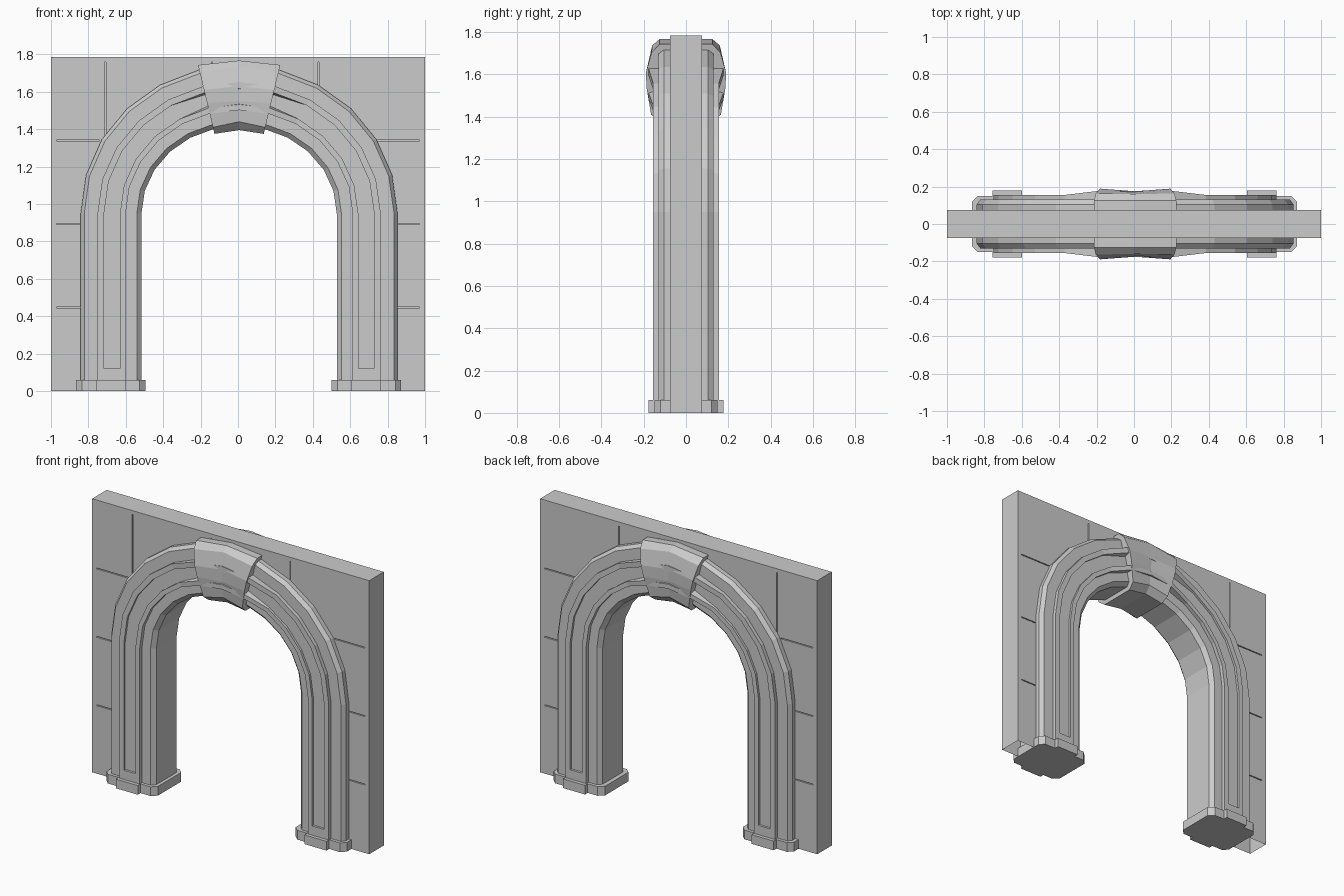
import bpy, bmesh, math

if "Cube" in bpy.data.objects:
    bpy.data.objects.remove(bpy.data.objects["Cube"])

stone = bpy.data.materials.new("grey_stone")
stone.use_nodes = True
stone.diffuse_color = (0.6, 0.6, 0.6, 1)
stone.node_tree.nodes["Principled BSDF"].inputs["Base Color"].default_value = (0.6, 0.6, 0.6, 1)

CX = 0.006           # arch axis
SPRING = 0.95        # height where the arch starts to curve
WALL_Y, WALL_TOP = 0.075, 1.785


def finish(bm, name):
    bmesh.ops.remove_doubles(bm, verts=bm.verts, dist=1e-5)
    bmesh.ops.recalc_face_normals(bm, faces=bm.faces)
    mesh = bpy.data.meshes.new(name)
    bm.to_mesh(mesh)
    bm.free()
    mesh.materials.append(stone)
    obj = bpy.data.objects.new(name, mesh)
    bpy.context.collection.objects.link(obj)
    return obj


def extrude_outline(bm, points, vector):
    face = bm.faces.new([bm.verts.new(p) for p in points])
    new = bmesh.ops.extrude_face_region(bm, geom=[face])["geom"]
    bmesh.ops.translate(bm, vec=vector, verts=[v for v in new if isinstance(v, bmesh.types.BMVert)])


def loft(bm, rings, cap=False):
    rows = [[bm.verts.new(p) for p in ring] for ring in rings]
    n = len(rows[0])
    for a, b in zip(rows, rows[1:]):
        for i in range(n):
            j = (i + 1) % n
            bm.faces.new((a[i], a[j], b[j], b[i]))
    if cap:
        bm.faces.new(rows[0])
        bm.faces.new(rows[-1])


def on_arch(r, angle):
    return (CX + r * math.cos(angle), SPRING + (r - 0.055) * math.sin(angle))


ANGLES = [math.radians(15 * i) for i in range(13)]

# Wall slab with an arched opening
bm = bmesh.new()
R = 0.6
opening = [on_arch(R, a) for a in ANGLES]
outline = [(1, 0), (1, WALL_TOP), (-1, WALL_TOP), (-1, 0), (CX - R, 0)]
outline += opening[::-1] + [(CX + R, 0)]
extrude_outline(bm, [(x, -WALL_Y, z) for x, z in outline], (0, 2 * WALL_Y, 0))
wall = finish(bm, "wall")

# Thin block joints cut into both wall faces
bm = bmesh.new()


def joint(x0, x1, z0, z1, side):
    y = side * WALL_Y
    extrude_outline(bm, [(x0, y - 0.01, z0), (x1, y - 0.01, z0), (x1, y - 0.01, z1), (x0, y - 0.01, z1)],
                    (0, 0.02, 0))


W = 0.003
for side in (-1, 1):
    for k in (1, 2, 3):
        z = k * WALL_TOP / 4
        for sx in (-1, 1):
            a, b = sorted((sx * 0.97, sx * 0.74))
            joint(a, b, z - W, z + W, side)
    for x, low in ((-0.71, 1.36), (0.14 * side, 1.6), (0.43, 1.5)):
        joint(x - W, x + W, low, 1.76, side)
cutter = finish(bm, "joint_cutter")
cutter.hide_render = True
cutter.hide_viewport = False
mod = wall.modifiers.new("joints", "BOOLEAN")
mod.operation = "DIFFERENCE"
mod.solver = "EXACT"
mod.object = cutter
bpy.context.view_layer.update()
cut = bpy.data.meshes.new_from_object(wall.evaluated_get(bpy.context.evaluated_depsgraph_get()))
wall.modifiers.clear()
wall.data = cut
bpy.data.objects.remove(cutter)

# The slab is open underneath
bm = bmesh.new()
bm.from_mesh(cut)
under = [f for f in bm.faces if all(v.co.z < 0.001 for v in f.verts)]
bmesh.ops.delete(bm, geom=under, context="FACES_ONLY")
bm.to_mesh(cut)
bm.free()


# Moulded arch surround: stepped section with a recessed panel, swept along the arch
def section(floor, flare=0.0):
    top = 0.155 + flare
    slope = flare * 0.5
    half = [(0.847, 0.105), (0.828, 0.13), (0.757, 0.13), (0.757, top), (0.722, top),
            (0.722 - slope, floor), (0.637 + slope, floor), (0.637, top), (0.607, top),
            (0.607, 0.13), (0.547, 0.13), (0.522, 0.105)]
    return half + [(r, -y) for r, y in reversed(half)]


def leg_ring(side, z, floor):
    return [(CX + side * r, y, z) for r, y in section(floor)]


PANEL = 0.14
legs = ((0, 0.155), (0.12, 0.155), (0.12, PANEL))
rings = [leg_ring(1, z, f) for z, f in legs]
for i, a in enumerate(ANGLES):
    flare = 0.022 if 5 <= i <= 7 else 0
    ring = []
    for r, y in section(PANEL, flare):
        x, z = on_arch(r, a)
        ring.append((x, y, z))
    rings.append(ring)
rings += [leg_ring(-1, z, f) for z, f in reversed(legs)]
bm = bmesh.new()
loft(bm, rings)
finish(bm, "arch_surround")

# Keystone: tapered block, slightly hollow across its face
middle = [(0.125, 1.767), (0.16, 1.737), (0.175, 1.63), (0.172, 1.55), (0.158, 1.44), (0.12, 1.395)]
edge = [(0.125, 1.743), (0.163, 1.703), (0.189, 1.61), (0.187, 1.54), (0.165, 1.41), (0.12, 1.375)]
rings = []
for side, half in ((-1, edge), (0, middle), (1, edge)):
    loop = half + [(-y, z) for y, z in reversed(half)]
    rings.append([(CX + side * (0.14 + (z - 1.41) * 0.24), y, z) for y, z in loop])
bm = bmesh.new()
loft(bm, rings, cap=True)
finish(bm, "keystone")

# Plinths under both legs
half = [(0.868, 0.12), (0.838, 0.15), (0.76, 0.15), (0.76, 0.178), (0.602, 0.178),
        (0.602, 0.15), (0.53, 0.15), (0.497, 0.12)]
plan = half + [(x, -y) for x, y in reversed(half)]
for side, name in ((1, "left_plinth"), (-1, "right_plinth")):
    bm = bmesh.new()
    extrude_outline(bm, [(0.003 + side * x, y, 0) for x, y in plan], (0, 0, 0.06))
    finish(bm, name)
